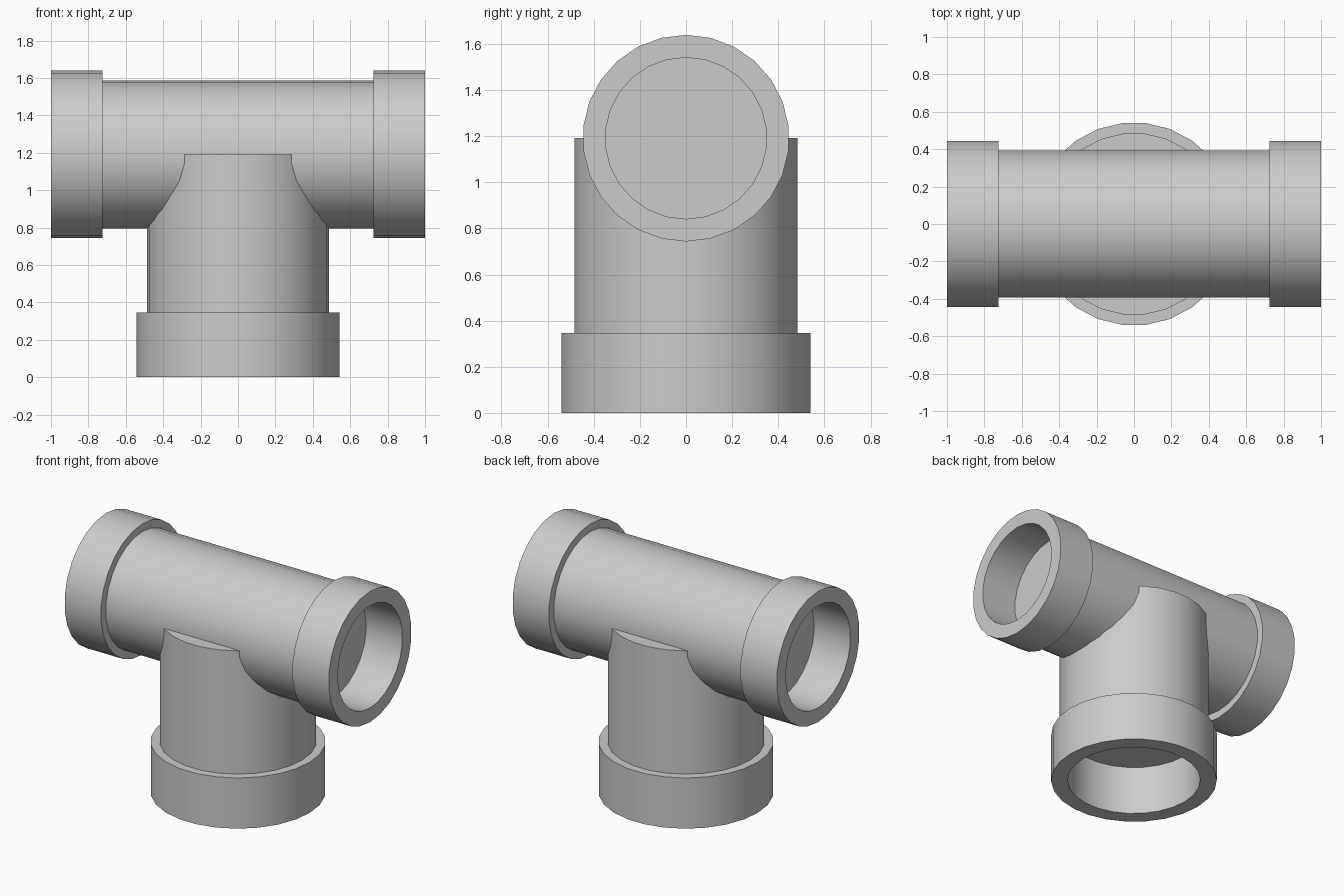
import bpy
import bmesh
from math import pi
from mathutils import Matrix

SIDES = 26
AXIS_Z = 1.191  # height of the horizontal pipe's axis

cube = bpy.data.objects.get("Cube")
if cube:
    bpy.data.objects.remove(cube, do_unlink=True)

grey = bpy.data.materials.new("plain_grey")
grey.use_nodes = True
colour = (0.6, 0.6, 0.6, 1)
grey.diffuse_color = colour
grey.node_tree.nodes["Principled BSDF"].inputs["Base Color"].default_value = colour


def lathe(name, profile, matrix):
    """Revolve (radius, height) points around z, closing both ends on the axis."""
    bm = bmesh.new()
    verts = [bm.verts.new((r, 0, h)) for r, h in profile]
    edges = [bm.edges.new(pair) for pair in zip(verts, verts[1:])]
    bmesh.ops.spin(bm, geom=verts + edges, cent=(0, 0, 0), axis=(0, 0, 1),
                   angle=2 * pi, steps=SIDES, use_merge=True)
    bmesh.ops.remove_doubles(bm, verts=bm.verts[:], dist=0.0001)
    bmesh.ops.recalc_face_normals(bm, faces=bm.faces[:])
    bm.transform(matrix)
    mesh = bpy.data.meshes.new(name)
    bm.to_mesh(mesh)
    bm.free()
    mesh.materials.append(grey)
    obj = bpy.data.objects.new(name, mesh)
    bpy.context.collection.objects.link(obj)
    bpy.ops.object.select_all(action="DESELECT")
    obj.select_set(True)
    bpy.context.view_layer.objects.active = obj
    bpy.ops.object.shade_smooth_by_angle(angle=pi / 6)


def socket(hole, collar, pipe, end, floor):
    """Profile of a recessed socket, from the recess floor out to the pipe wall."""
    return [(0, floor), (hole, floor), (hole, end), (collar, end),
            (collar, floor), (pipe, floor)]


# Horizontal pipe with a socket at each end
end_socket = socket(0.35, 0.448, 0.395, -1, -0.725)
mirrored = [(r, -h) for r, h in reversed(end_socket)]
lathe("horizontal_pipe", end_socket + mirrored,
      Matrix.Translation((0, 0, AXIS_Z)) @ Matrix.Rotation(pi / 2, 4, "Y"))

# Vertical branch with a socket at the bottom and a flat top
lathe("vertical_branch",
      socket(0.435, 0.543, 0.487, 0, 0.347) + [(0.487, AXIS_Z), (0, AXIS_Z)],
      Matrix.Identity(4))
